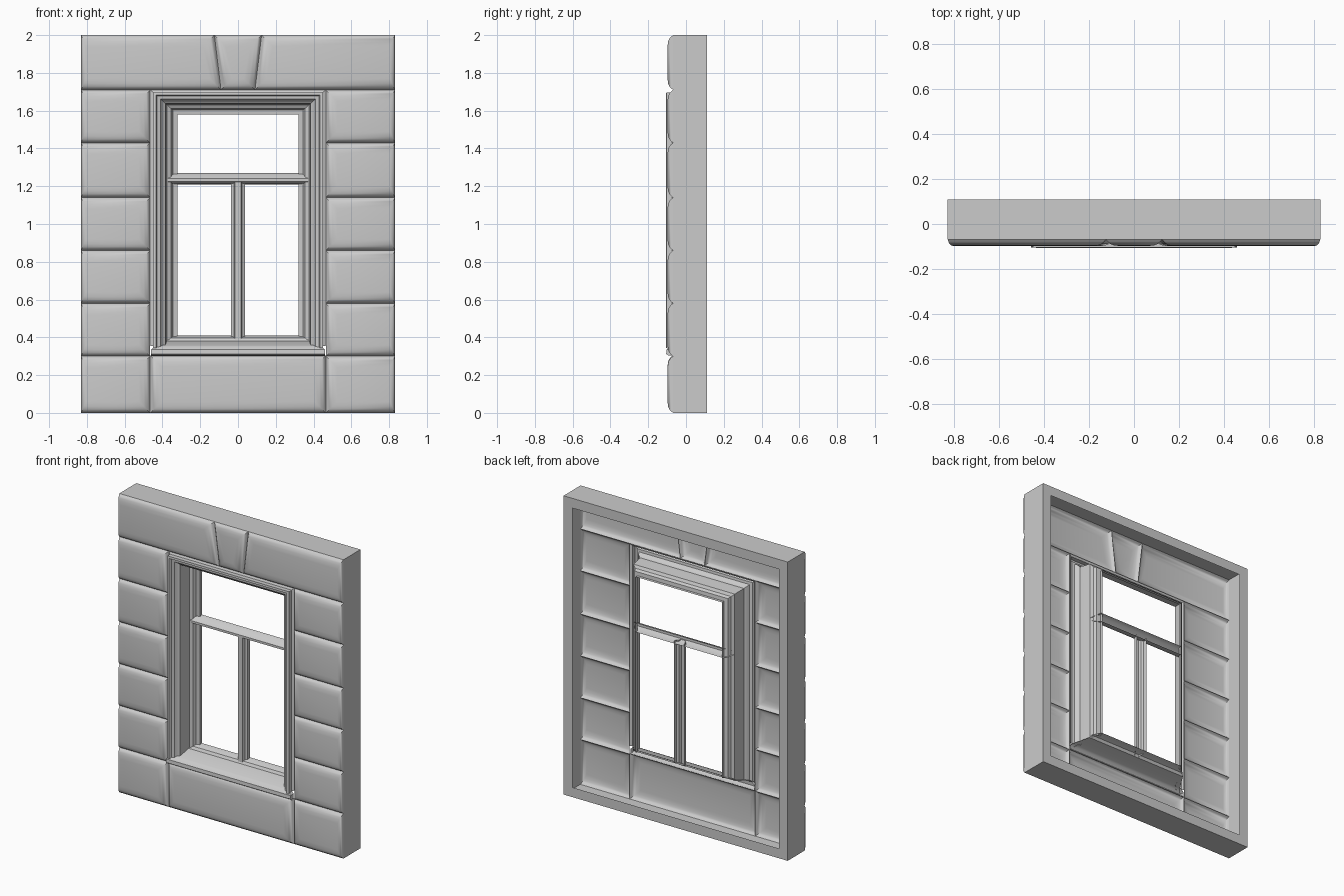
import bpy, bmesh, math

if "Cube" in bpy.data.objects:
    bpy.data.objects.remove(bpy.data.objects["Cube"])


def sheet(name, rows, closed=False, cap=False, front=True, angle=35):
    """Skin rows of points into a surface; cap fills the last row."""
    bm = bmesh.new()
    vs = [[bm.verts.new(p) for p in r] for r in rows]
    n = len(rows[0])
    for a, b in zip(vs, vs[1:]):
        for i in range(n if closed else n - 1):
            j = (i + 1) % n
            bm.faces.new((a[i], b[i], b[j], a[j]))
    if cap:
        bm.faces.new(vs[-1][::-1])
    bm.normal_update()
    # front pieces face the street
    if front and sum(f.normal.y * f.calc_area() for f in bm.faces) > 0:
        bmesh.ops.reverse_faces(bm, faces=bm.faces[:])
    me = bpy.data.meshes.new(name)
    bm.to_mesh(me)
    bm.free()
    ob = bpy.data.objects.new(name, me)
    bpy.context.collection.objects.link(ob)
    bpy.context.view_layer.objects.active = ob
    ob.select_set(True)
    bpy.ops.object.shade_smooth_by_angle(angle=math.radians(angle))
    ob.select_set(False)
    return ob


def rect(y, inset=0.0):
    w = 0.83 - inset
    return [(-w, y, inset), (w, y, inset), (w, y, 2 - inset), (-w, y, 2 - inset)]


# outer wall sides with the flat rim behind
sheet("wall_shell", [rect(-0.07), rect(0.11), rect(0.11, 0.065)],
      closed=True, front=False)

# pillowed stone blocks: inset and depth of each ring
PILLOW = [(0, -0.068), (0.008, -0.079), (0.02, -0.089), (0.035, -0.095),
          (0.06, -0.098)]


def block(name, bl, br, tl, tr, z0, z1, left=1.0, right=1.0):
    """left/right scale the bevel width on each end."""
    rows = []
    for d, y in PILLOW:
        l, r = d * left, d * right
        rows.append([(bl + l, y, z0 + d), (br - r, y, z0 + d),
                     (tr - r, y, z1 - d), (tl + l, y, z1 - d)])
    sheet(name, rows, closed=True, cap=True, angle=50)


levels = [0, 0.30, 0.58, 0.86, 1.14, 1.43, 1.71]
for i, (z0, z1) in enumerate(zip(levels, levels[1:])):
    block(f"stone_left_{i}", -0.83, -0.465, -0.83, -0.465, z0, z1, left=0.4)
    block(f"stone_right_{i}", 0.465, 0.83, 0.465, 0.83, z0, z1, right=0.4)
block("stone_below_sill", -0.465, 0.465, -0.465, 0.465, 0, 0.305)
block("lintel_left", -0.83, -0.09, -0.83, -0.125, 1.71, 2, left=0.4)
block("lintel_right", 0.09, 0.83, 0.125, 0.83, 1.71, 2, right=0.4)
block("keystone", -0.09, 0.09, -0.125, 0.125, 1.71, 2)

# moulded surround: (distance outside the opening, y), mitred at the top
SURROUND = [(0.145, -0.068), (0.13, -0.075), (0.13, -0.104), (0.115, -0.106),
            (0.108, -0.092), (0.09, -0.088), (0.08, -0.07), (0.065, -0.062),
            (0.06, -0.02), (0.055, 0.02), (0.035, 0.03), (0.025, 0.05),
            (0.0, 0.055), (0.0, 0.075)]
rows = []
for d, y in SURROUND:
    x, top, foot = 0.32 + d, 1.58 + d * 0.9, 0.345 + (y + 0.1) * 0.34
    rows.append([(-x, y, foot), (-x, y, top), (x, y, top), (x, y, foot)])
sheet("window_surround", rows)

# sloping sill: y, z, half width
SILL = [(-0.068, 0.302, 0.46), (-0.095, 0.305, 0.46), (-0.105, 0.312, 0.46),
        (-0.103, 0.335, 0.46), (-0.09, 0.35, 0.445), (-0.075, 0.357, 0.435),
        (0.02, 0.38, 0.38), (0.03, 0.397, 0.37), (0.05, 0.405, 0.345),
        (0.075, 0.41, 0.32)]
sheet("sill", [[(-w, y, z), (w, y, z)] for y, z, w in SILL])
# little returns closing the sill ends
for s, side in ((-1, "left"), (1, "right")):
    sheet(f"sill_end_{side}",
          [[(s * w, y, z), (s * w, -0.068, z)] for y, z, w in SILL[1:6]],
          front=False)

# transom bar: y, z, half width
TRANSOM = [(0.075, 1.21, 0.325), (0.055, 1.212, 0.345), (0.035, 1.218, 0.36),
           (0.02, 1.225, 0.375), (0.02, 1.24, 0.375), (0.045, 1.262, 0.345),
           (0.075, 1.27, 0.325)]
sheet("transom", [[(-w, y, z), (w, y, z)] for y, z, w in TRANSOM])

# centre mullion: x, y, foot height
MULLION = [(-0.038, 0.075, 0.41), (-0.036, 0.05, 0.405), (-0.022, 0.042, 0.39),
           (-0.016, 0.025, 0.38), (0.016, 0.025, 0.38), (0.022, 0.042, 0.39),
           (0.036, 0.05, 0.405), (0.038, 0.075, 0.41)]
sheet("mullion", [[(x, y, z), (x, y, 1.225)] for x, y, z in MULLION])
